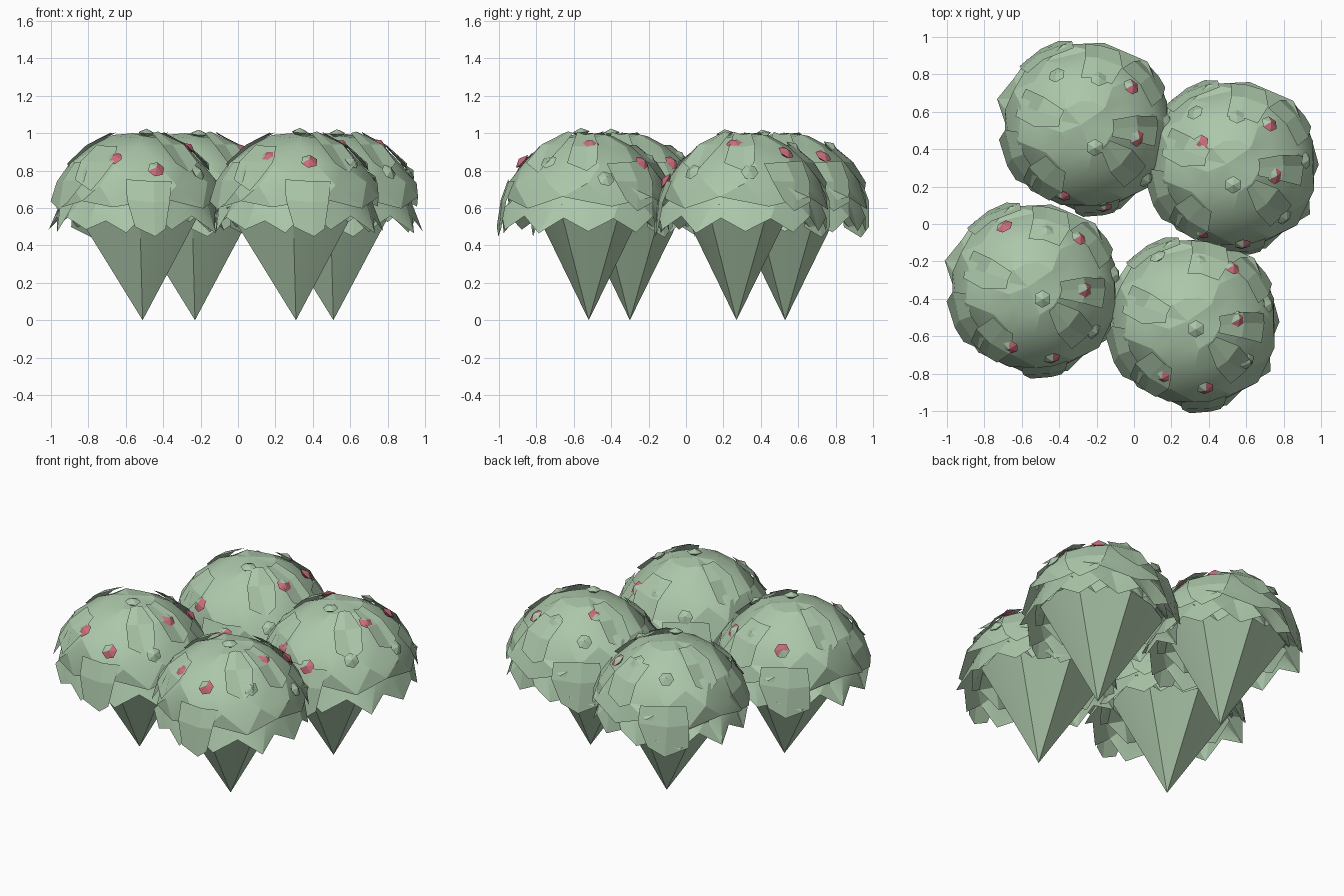
import bpy, bmesh, math, random
from mathutils import Vector, Matrix

if "Cube" in bpy.data.objects:
    bpy.data.objects.remove(bpy.data.objects["Cube"])

def mat(name, col):
    m = bpy.data.materials.new(name)
    m.diffuse_color = (*col, 1)
    m.use_nodes = True
    m.node_tree.nodes["Principled BSDF"].inputs["Base Color"].default_value = m.diffuse_color
    return m

GREEN = mat("leaf green", (0.41, 0.57, 0.40))
PINK = mat("flower pink", (0.58, 0.15, 0.20))

def finish(name, bm, loc=(0, 0, 0), smooth=False):
    me = bpy.data.meshes.new(name)
    bm.to_mesh(me)
    bm.free()
    ob = bpy.data.objects.new(name, me)
    ob.location = loc
    me.materials.append(GREEN)
    me.materials.append(PINK)
    bpy.context.collection.objects.link(ob)
    if smooth:
        bpy.ops.object.select_all(action='DESELECT')
        ob.select_set(True)
        bpy.context.view_layer.objects.active = ob
        bpy.ops.object.shade_smooth_by_angle(angle=math.radians(16))
    return ob

# dome outline as (radius, height)
DOME = [(0, 1.0), (.14, .985), (.26, .92), (.36, .83), (.42, .73), (.45, .62), (.46, .48)]

def dome_z(r):
    for (r0, z0), (r1, z1) in zip(DOME, DOME[1:]):
        if r <= r1:
            return z0 + (z1 - z0) * (r - r0) / (r1 - r0)
    return DOME[-1][1]

def shell(name, prof, n, jit, jag, loc):
    """Open leafy shell turned from a profile, with a zigzag lower rim."""
    bm = bmesh.new()
    rings = []
    for k, (r, z) in enumerate(prof):
        if r == 0:
            rings.append([bm.verts.new((-.03, .01, z))])
            continue
        rim = k == len(prof) - 1
        ring = []
        for i in range(n):
            a = 2 * math.pi * (i + .5 * (k % 2) + random.uniform(-.15, .15)) / n
            rr = r * (1 + random.uniform(-jit, jit))
            zz = z + random.uniform(-jit, jit) * .3
            if rim:
                zz += jag * (i % 2) + random.uniform(0, jag * .4)
                rr += random.uniform(-.025, .02)
            ring.append(bm.verts.new((rr * math.cos(a), rr * math.sin(a), zz)))
        rings.append(ring)
    for k in range(len(rings) - 1):
        a, b = rings[k], rings[k + 1]
        for i in range(n):
            j = (i + 1) % n
            if len(a) == 1:
                bm.faces.new((a[0], b[i], b[j]))
            elif k % 2 == 0:
                bm.faces.new((a[i], b[i], a[j]))
                bm.faces.new((a[j], b[i], b[j]))
            else:
                bm.faces.new((a[i], b[i], b[j]))
                bm.faces.new((a[i], b[j], a[j]))
    finish(name, bm, loc, True)

def leaf_plates(name, loc, count):
    """Loose overlapping leaf flaps, pointed at the lower edge."""
    bm = bmesh.new()
    for c in range(count):
        a0 = 2 * math.pi * (c + random.uniform(-.3, .3)) / count
        s0 = (1, 3, 2, 4)[c % 4]
        w = random.uniform(.24, .36)
        rows = []
        for t in range(3):
            r, z = DOME[min(s0 + t, 6)]
            row = []
            for u in (-1, 0, 1):
                a = a0 + u * w * (1 - .3 * (t == 2)) + random.uniform(-.06, .06)
                rr = r + .006 + .008 * t
                zz = z + .012 + random.uniform(-.006, .012)
                if t == 2:
                    zz -= .05 * (u == 0)
                row.append(bm.verts.new((rr * math.cos(a), rr * math.sin(a), zz)))
            rows.append(row)
        for t in range(2):
            for u in range(2):
                bm.faces.new((rows[t][u], rows[t + 1][u], rows[t + 1][u + 1], rows[t][u + 1]))
    finish(name, bm, loc)

def stem_cone(name, loc):
    """Folded inverted cone, wider in x than in y, tapering to the ground."""
    bm = bmesh.new()
    n = 12
    tip = bm.verts.new((0, 0, 0))
    ring = []
    for i in range(n):
        a = 2 * math.pi * (i + random.uniform(-.2, .2)) / n
        s = 1 + (.05 if i % 2 else -.05)
        ring.append(bm.verts.new((.385 * s * math.cos(a) - .03, .295 * s * math.sin(a),
                                  .62 + random.uniform(-.02, .04))))
    for i in range(n):
        bm.faces.new((tip, ring[(i + 1) % n], ring[i]))
    finish(name, bm, loc, True)

def flower(name, loc, normal, pink):
    """Small six-sided bud; pink petals on one half."""
    bm = bmesh.new()
    R = .047
    top = bm.verts.new((0, 0, .022))
    bot = bm.verts.new((0, 0, -.03))
    ring = [bm.verts.new((R * math.cos(i * math.pi / 3 + .5), R * math.sin(i * math.pi / 3 + .5), 0))
            for i in range(6)]
    for i in range(6):
        j = (i + 1) % 6
        half = int(pink and i in (0, 3, 4, 5))
        bm.faces.new((top, ring[i], ring[j])).material_index = half
        bm.faces.new((bot, ring[j], ring[i])).material_index = half
    bm.transform(Vector((0, 0, 1)).rotation_difference(normal).to_matrix().to_4x4())
    finish(name, bm, loc)

# flower spots relative to the stem tip: x, y, pink
SPOTS = [(-.18, .34, 0), (.04, .32, 0), (.21, .28, 1), (.02, -.04, 0), (.24, .01, 1),
         (-.15, -.29, 1), (.07, -.35, 1), (.29, -.21, 0), (.40, .09, 0), (-.15, .18, 0)]

# four bushes: stem tip, dome centre, flower shift in y
BUSHES = [((-.51, -.30), (-.535, -.345), -.06), ((.31, -.52), (.315, -.53), .0),
          ((.51, .27), (.525, .31), -.02), ((-.23, .53), (-.255, .52), -.08)]
for b, ((tx, ty), (x, y), dy) in enumerate(BUSHES):
    random.seed(11)
    loc = (x, y, 0)
    stem_cone(f"stem_cone_{b}", (tx, ty, 0))
    shell(f"leaf_cap_{b}", DOME[:5] + [(.455, .58)], 12, .035, .06, loc)
    shell(f"leaf_skirt_{b}", [(.32, .77), (.40, .64), (.465, .46)], 22, .05, .08, loc)
    shell(f"inner_skirt_{b}", [(.28, .78), (.34, .66), (.40, .50)], 16, .06, .09, loc)
    leaf_plates(f"leaf_plates_{b}", loc, 9)
    for i, (fx, fy, p) in enumerate(SPOTS):
        if i == 9 and b != 2:      # extra bloom on one bush only
            continue
        d = Vector((tx + fx - x, ty + fy + dy - y, 0))
        r = max(d.length, .03)
        slope = min((dome_z(r - .03) - dome_z(r + .03)) / .06, 1.6)
        nrm = (d / r * slope + Vector((0, 0, 1))).normalized()
        pos = Vector((x + d.x, y + d.y, dome_z(r))) + nrm * .01
        flower(f"flower_{b}_{i}", pos, nrm, p or i == 9 or (i == 0 and b == 0))
